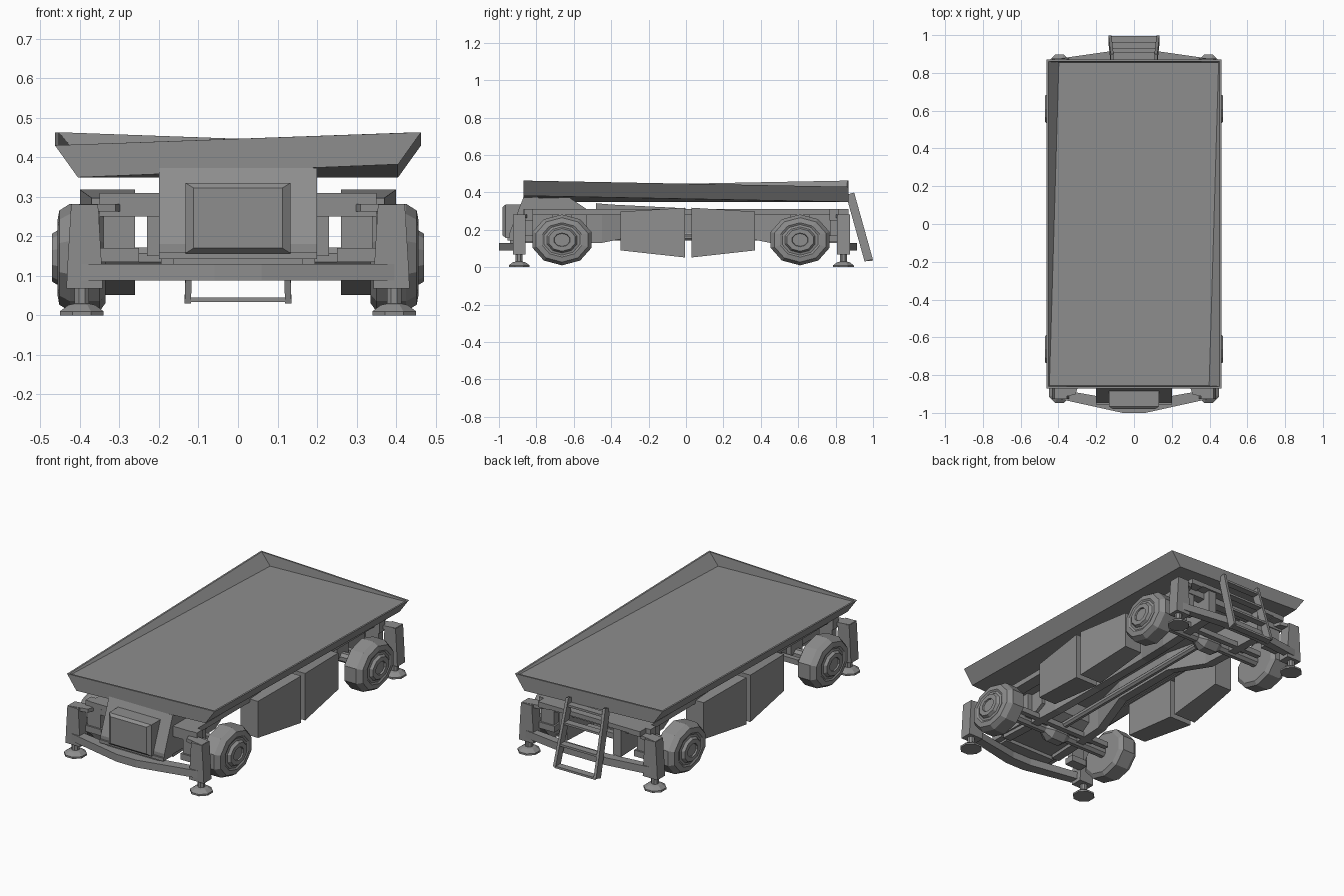
import bpy, bmesh, math
from mathutils import Vector

if "Cube" in bpy.data.objects:
    bpy.data.objects.remove(bpy.data.objects["Cube"])

grey = bpy.data.materials.new("plain_grey")
grey.diffuse_color = (0.27, 0.27, 0.27, 1)
grey.use_nodes = True
grey.node_tree.nodes["Principled BSDF"].inputs["Base Color"].default_value = grey.diffuse_color


def add(name, verts, faces):
    me = bpy.data.meshes.new(name)
    me.from_pydata(verts, [], faces)
    bm = bmesh.new()
    bm.from_mesh(me)
    bmesh.ops.recalc_face_normals(bm, faces=bm.faces)
    bm.to_mesh(me)
    bm.free()
    me.materials.append(grey)
    ob = bpy.data.objects.new(name, me)
    bpy.context.collection.objects.link(ob)
    return ob


def loft(name, rings):
    """Skin equal-sized rings of points and cap both ends."""
    n = len(rings[0])
    faces = [[k * n + i, k * n + (i + 1) % n, (k + 1) * n + (i + 1) % n, (k + 1) * n + i]
             for k in range(len(rings) - 1) for i in range(n)]
    faces += [list(range(n)), list(range((len(rings) - 1) * n, len(rings) * n))]
    return add(name, [p for r in rings for p in r], faces)


def box(name, x0, x1, y0, y1, z0, z1):
    return loft(name, [[(x0, y0, z), (x1, y0, z), (x1, y1, z), (x0, y1, z)] for z in (z0, z1)])


def rect_y(x0, x1, y, z0, z1):
    return [(x0, y, z0), (x1, y, z0), (x1, y, z1), (x0, y, z1)]


def prism(name, outline, z0, z1):
    return loft(name, [[(x, y, z) for x, y in outline] for z in (z0, z1)])


def lathe(name, axis, origin, profile, n, squash=1.0):
    """Rings of (distance along axis, radius); squash scales the z radius."""
    rings = []
    for d, r in profile:
        ring = []
        for i in range(n):
            a = 2 * math.pi * (i + 0.5) / n
            c, s = r * math.cos(a), r * math.sin(a)
            off = {"x": (d, c, s * squash), "y": (c, d, s * squash), "z": (c, s, d)}[axis]
            ring.append(Vector(origin) + Vector(off))
        rings.append(ring)
    return loft(name, rings)


# Slightly twisted cargo tray: rim corners alternate high and low
corners = [(-1, -1), (1, -1), (1, 1), (-1, 1)]
rim = [0.43, 0.463, 0.43, 0.463]
base_r, outer_r, inner_r, floor_r = [], [], [], []
for (sx, sy), z in zip(corners, rim):
    fz = 0.398 if z > 0.45 else 0.424
    base_r.append((sx * 0.405, sy * 0.87, z - 0.081))
    outer_r.append((sx * 0.463, sy * 0.87, z))
    inner_r.append((sx * 0.453, sy * 0.86, z))
    floor_r.append((sx * (0.453 - (z - fz) * 0.85), sy * 0.856, fz))
loft("cargo_tray", [base_r, outer_r, inner_r, floor_r])

# Deck and longitudinal chassis rails pinched toward the middle
box("deck_plate", -0.26, 0.26, -0.87, 0.87, 0.285, 0.31)
for s in (-1, 1):
    loft("chassis_rail", [rect_y(s * x - 0.025, s * x + 0.025, y, z, 0.288)
                          for y, x, z in ((-0.86, 0.17, 0.13), (-0.45, 0.15, 0.13), (-0.2, 0.09, 0.18),
                                          (0.2, 0.09, 0.18), (0.45, 0.15, 0.13), (0.86, 0.17, 0.13))])
    box("side_rail", s * 0.285 - 0.035, s * 0.285 + 0.035, -0.87, 0.87, 0.28, 0.31)
lathe("drive_shaft", "y", (0, 0, 0.16), [(-0.66, 0.02), (0.61, 0.02)], 8)

# Wheels and axles
tyre = [(0.335, 0.06), (0.335, 0.14), (0.35, 0.166), (0.425, 0.166), (0.452, 0.145),
        (0.457, 0.112), (0.452, 0.1), (0.455, 0.085), (0.47, 0.074), (0.47, 0.045), (0.462, 0.042)]
for y in (-0.663, 0.61):
    for s in (-1, 1):
        lathe("wheel", "x", (0, y, 0.146), [(s * d, r) for d, r in tyre], 10, 0.82)
    lathe("axle", "x", (0, y, 0.146), [(-0.35, 0.028), (0.35, 0.028)], 8)
    lathe("differential", "x", (0, y, 0.146),
          [(-0.08, 0.03), (-0.04, 0.06), (0.04, 0.06), (0.08, 0.03)], 8)
    box("axle_crossbar", -0.3, 0.3, y + 0.06, y + 0.09, 0.13, 0.16)
    for s in (-1, 1):
        box("spring_block", s * 0.2 - 0.03, s * 0.2 + 0.03, y - 0.05, y + 0.05, 0.15, 0.288)

# Paired side lockers that swell toward the middle
for s in (-1, 1):
    for name, ya, yb in (("front_locker", -0.35, -0.005), ("rear_locker", 0.37, 0.03)):
        loft(name, [rect_y(s * 0.26, s * xo, y, z0, z1)
                    for y, xo, z0, z1 in ((ya, 0.37, 0.09, 0.297), (yb, 0.4, 0.052, 0.318))])

# Front housing with a sloping face and a projecting grille box
loft("front_housing", [rect_y(-0.2, 0.2, y, z0, z1) for y, z0, z1 in
                       ((-0.945, 0.16, 0.18), (-0.87, 0.15, 0.372),
                        (-0.62, 0.15, 0.37), (-0.53, 0.2, 0.31))])
loft("grille_box", [rect_y(-w, w, y, z0, z1) for w, y, z0, z1 in
                    ((0.112, -0.98, 0.17, 0.322), (0.133, -0.965, 0.157, 0.335),
                     (0.133, -0.87, 0.157, 0.335))])
box("housing_sill", -0.2, 0.2, -0.955, -0.87, 0.142, 0.16)
box("sill_underside", -0.165, 0.165, -0.94, -0.87, 0.13, 0.142)
loft("deck_wedge", [rect_y(-0.2, 0.2, y, 0.3, z) for y, z in ((-0.48, 0.342), (-0.4, 0.335), (0, 0.315))])

# Bumpers at both ends
prism("front_bumper", [(-0.4, -0.925), (-0.06, -1), (0.06, -1), (0.4, -0.925),
                       (0.4, -0.875), (0.06, -0.935), (-0.06, -0.935), (-0.4, -0.875)], 0.088, 0.13)
prism("rear_bumper", [(-0.4, 0.875), (-0.12, 0.915), (0.12, 0.915), (0.4, 0.875),
                      (0.4, 0.835), (0.12, 0.865), (-0.12, 0.865), (-0.4, 0.835)], 0.088, 0.13)

# Stabilizer legs with feet and brackets
for e, yc in ((-1, -0.892), (1, 0.842)):
    ye = yc - e * 0.05
    box("end_crossbeam", -0.35, 0.35, ye - 0.025, ye + 0.025, 0.25, 0.31)
    for s in (-1, 1):
        loft("stabilizer_leg", [[(s * (0.388 + dx * w), yc + dy * 0.034, z)
                                 for dx, dy in corners]
                                for w, z in ((0.046, 0.068), (0.042, 0.15), (0.034, 0.28))])
        prism("leg_top_bracket", [(s * 0.29, ye), (s * 0.42, yc - e * 0.03),
                                  (s * 0.42, yc + e * 0.034), (s * 0.31, yc + e * 0.01)], 0.262, 0.282)
        box("leg_lower_bracket", s * 0.3 - 0.05, s * 0.3 + 0.05, ye - 0.03, ye + 0.03, 0.135, 0.17)
        box("bracket_post", s * 0.3 - 0.04, s * 0.3 + 0.04, ye - 0.02, ye + 0.02, 0.15, 0.27)
        lathe("stabilizer_foot", "z", (s * 0.395, yc, 0),
              [(0, 0.06), (0.01, 0.06), (0.026, 0.037), (0.03, 0.02), (0.07, 0.02)], 8)

# Rear ladder leaning outward
top, low = Vector((0.116, 0.877, 0.393)), Vector((0.127, 0.977, 0.036))
for s in (-1, 1):
    loft("ladder_rail", [[(s * (p.x + dx * 0.008), p.y + dy * 0.022, p.z + dy * 0.006)
                          for dx, dy in corners] for p in (low, top)])
for t in (0.01, 0.33, 0.64, 0.9):
    p = low.lerp(top, t)
    box("ladder_rung", -p.x, p.x, p.y - 0.02, p.y + 0.02, p.z - 0.006, p.z + 0.006)
